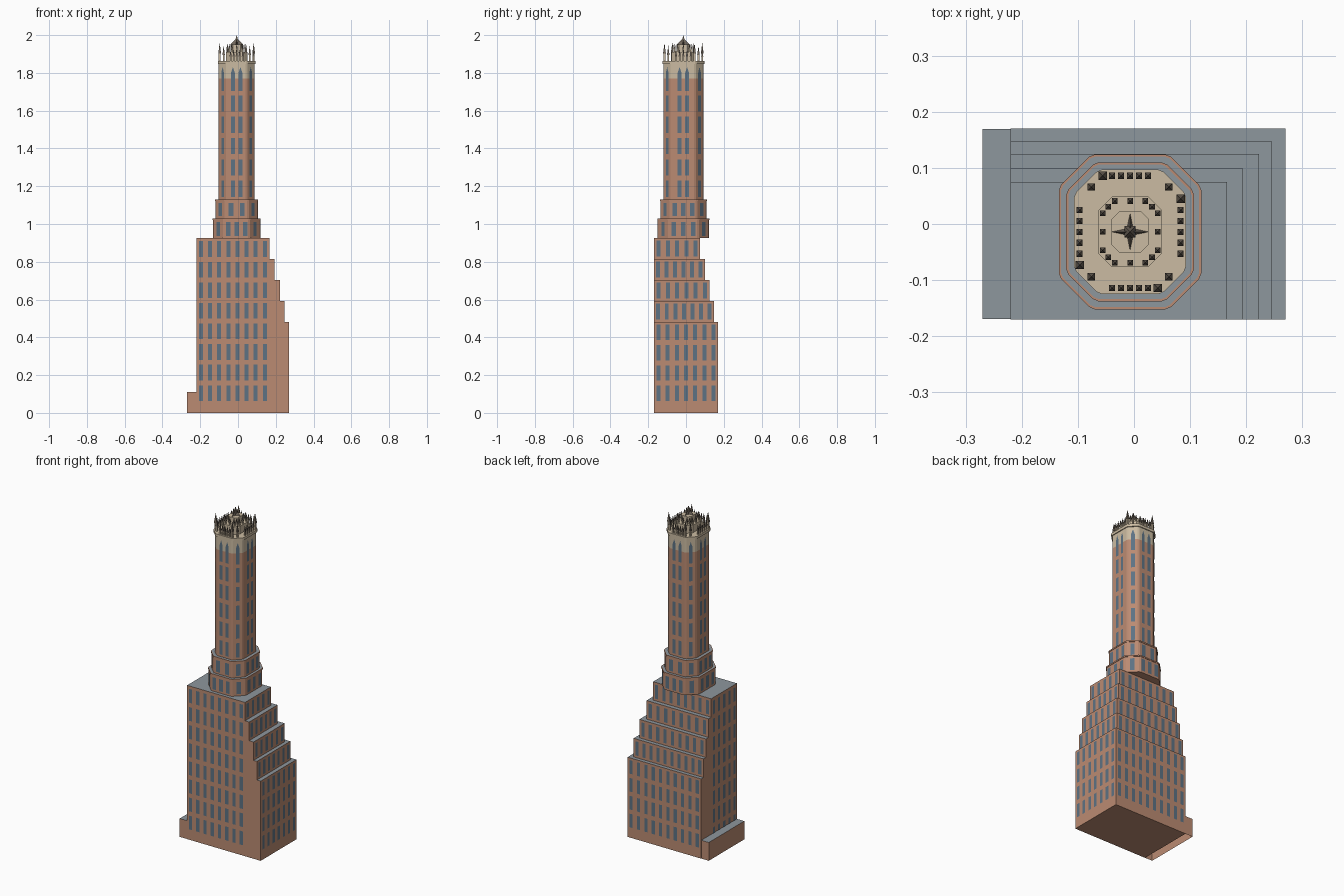
import bpy, bmesh, math
from mathutils import Vector

if "Cube" in bpy.data.objects:
    bpy.data.objects.remove(bpy.data.objects["Cube"])


def mat(name, r, g, b):
    m = bpy.data.materials.new(name)
    m.diffuse_color = (r, g, b, 1)
    m.use_nodes = True
    m.node_tree.nodes["Principled BSDF"].inputs["Base Color"].default_value = m.diffuse_color
    return m


BRICK = mat("brick", 0.50, 0.26, 0.17)
ROOF = mat("roof", 0.27, 0.31, 0.34)
GLASS = mat("glass", 0.11, 0.17, 0.23)
CREAM = mat("cream_stone", 0.60, 0.50, 0.36)
DARK = mat("dark_stone", 0.17, 0.14, 0.11)
CX, CY = -0.007, -0.014          # tower axis
PITCH = 0.0486                   # window column spacing


def finish(bm, name, mats):
    me = bpy.data.meshes.new(name)
    bm.normal_update()
    bm.to_mesh(me)
    bm.free()
    for m in mats:
        me.materials.append(m)
    ob = bpy.data.objects.new(name, me)
    bpy.context.collection.objects.link(ob)
    return ob


def rect(x0, x1, y0, y1):
    return [(x0, y0), (x1, y0), (x1, y1), (x0, y1)]


def octagon(hx, hy, c):
    pts = [(hx, -hy + c), (hx, hy - c), (hx - c, hy), (-hx + c, hy),
           (-hx, hy - c), (-hx, -hy + c), (-hx + c, -hy), (hx - c, -hy)]
    return [(CX + x, CY + y) for x, y in pts]


def soften(pts, r=0.006):
    # trim every corner of an outline
    out = []
    for i, p in enumerate(pts):
        p = Vector(p)
        for q in (pts[i - 1], pts[(i + 1) % len(pts)]):
            out.append(tuple(p + (Vector(q) - p).normalized() * r))
    return out


def prism(name, pts, z0, z1, side, top, rim=0, bottom=True):
    bm = bmesh.new()
    lo = [bm.verts.new((x, y, z0)) for x, y in pts]
    hi = [bm.verts.new((x, y, z1)) for x, y in pts]
    n = len(pts)
    for i in range(n):
        j = (i + 1) % n
        bm.faces.new((lo[i], lo[j], hi[j], hi[i]))
    if bottom:
        bm.faces.new(lo[::-1])
    cap = bm.faces.new(hi)
    bm.normal_update()
    if rim:
        bmesh.ops.inset_region(bm, faces=[cap], thickness=rim)
    cap.material_index = 1
    return finish(bm, name, [side, top])


def windows(bm, a, b, z0, z1, cols, rows, width=0.021, fill=0.76, point=0, pitch=None):
    # grid of thin panes on the wall a -> b (outside is on the right)
    a, b = Vector((*a, 0)), Vector((*b, 0))
    d = (b - a).normalized()
    off = Vector((d.y, -d.x, 0)) * 0.0015
    step = pitch or (b - a).length / cols
    mid = (a + b) / 2
    dz = (z1 - z0) / rows
    for i in range(cols):
        c = mid + d * (i - (cols - 1) / 2) * step + off
        for k in range(rows):
            lo = z0 + dz * (k + (1 - fill) / 2)
            hi = lo + dz * fill
            prof = [(-1, lo), (1, lo), (1, hi - point)]
            prof += [(0, hi)] if point else []
            prof += [(-1, hi - point)]
            bm.faces.new([bm.verts.new(c + d * s * width / 2 + Vector((0, 0, z)))
                          for s, z in prof])


# stepped base: setbacks on the right and back only
prism("podium", rect(-0.27, -0.21, -0.169, 0.169), 0, 0.11, BRICK, ROOF, bottom=False)
TIERS = [(0.27, 0.17, 0.0, 0.48), (0.245, 0.148, 0.48, 0.592), (0.223, 0.125, 0.592, 0.703),
         (0.193, 0.10, 0.703, 0.815), (0.166, 0.075, 0.815, 0.926)]
X0, Y0 = -0.22, -0.17
bm = bmesh.new()
for i, (x, y, z0, z1) in enumerate(TIERS):
    prism(f"base_tier_{i + 1}", rect(X0, x, Y0, y), z0, z1, BRICK, ROOF)
    zb, rows = (0.05, 4) if i == 0 else (z0, 1)
    windows(bm, (x, Y0), (x, y), zb, z1, round((y - Y0) / PITCH), rows)
    windows(bm, (x, y), (X0, y), zb, z1, round((x - X0) / PITCH), rows)
x, y = TIERS[-1][:2]
windows(bm, (X0, Y0), (x, Y0), 0.05, 0.922, 8, 8)
windows(bm, (X0, y), (X0, Y0), 0.05, 0.922, 5, 8)
finish(bm, "base_windows", [GLASS])

# octagonal collars and shaft
COLLARS = [(0.125, 0.136, 0.058, 0.926, 1.03), (0.112, 0.122, 0.052, 1.03, 1.13)]
bm = bmesh.new()
for i, (hx, hy, c, z0, z1) in enumerate(COLLARS):
    o = octagon(hx, hy, c)
    prism(f"collar_{i + 1}", soften(o), z0, z1 - 0.008, BRICK, ROOF)
    prism(f"collar_cap_{i + 1}", soften(octagon(hx + 0.002, hy + 0.002, c)),
          z1 - 0.008, z1, BRICK, ROOF, rim=0.004)
    for k in range(8):
        n = 1 if k % 2 else (3 if i == 0 or k % 4 == 0 else 2)
        windows(bm, o[k], o[(k + 1) % 8], z0, z1 - 0.008, n, 1, 0.024)

shaft = octagon(0.095, 0.106, 0.043)
prism("shaft", soften(shaft), 1.13, 1.77, BRICK, ROOF)
prism("shaft_head", soften(shaft), 1.77, 1.85, CREAM, CREAM)
prism("cornice", soften(octagon(0.1, 0.111, 0.044)), 1.848, 1.864, CREAM, CREAM)
for k in range(8):
    n = 1 if k % 2 else 2
    a, b = shaft[k], shaft[(k + 1) % 8]
    windows(bm, a, b, 1.13, 1.695, n, 5, 0.02, pitch=0.04)
    windows(bm, a, b, 1.70, 1.835, n, 1, 0.02, 0.95, 0.03, pitch=0.04)
finish(bm, "tower_windows", [GLASS])

# crown drums
prism("crown_drum_lower", octagon(0.056, 0.063, 0.024), 1.864, 1.91, CREAM, CREAM)
prism("crown_drum_upper", octagon(0.033, 0.037, 0.014), 1.91, 1.95, CREAM, CREAM)


def pinnacle(bm, x, y, z, s, h):
    # square post with a wider pyramid on top
    zs = z + h * 0.4
    lo, hi, ev = ([bm.verts.new((x + r * u, y + r * v, q)) for u, v in
                   ((-1, -1), (1, -1), (1, 1), (-1, 1))]
                  for r, q in ((s * 0.7, z), (s * 0.7, zs), (s, zs)))
    tip = bm.verts.new((x, y, z + h))
    for i in range(4):
        j = (i + 1) % 4
        bm.faces.new((lo[i], lo[j], hi[j], hi[i]))
        bm.faces.new((hi[i], hi[j], ev[j], ev[i])).material_index = 1
        bm.faces.new((ev[i], ev[j], tip)).material_index = 1


# outer ring of pinnacles along the cornice
bm = bmesh.new()
for s in (-1, 1):
    for i in range(-2, 3):
        pinnacle(bm, CX + i * 0.016, CY + s * 0.1, 1.864, 0.0055, 0.06)
        pinnacle(bm, CX + s * 0.09, CY + i * 0.0195, 1.864, 0.0055, 0.06)
    for t in (-1, 1):
        pinnacle(bm, CX + s * 0.069, CY + t * 0.08, 1.864, 0.0065, 0.08)
    pinnacle(bm, CX - s * 0.049, CY + s * 0.1, 1.864, 0.0075, 0.095)
    pinnacle(bm, CX + s * 0.09, CY + s * 0.059, 1.864, 0.0075, 0.095)
finish(bm, "outer_pinnacles", [CREAM, DARK])

# inner ring of pinnacles on the lower drum
bm = bmesh.new()
for s in (-1, 1):
    pinnacle(bm, CX + s * 0.049, CY, 1.91, 0.005, 0.045)
    pinnacle(bm, CX, CY + s * 0.055, 1.91, 0.005, 0.045)
    for t in (-1, 1):
        for px, py in ((0.027, 0.055), (0.049, 0.033), (0.039, 0.045)):
            pinnacle(bm, CX + s * px, CY + t * py, 1.91, 0.005, 0.045)
finish(bm, "inner_pinnacles", [CREAM, DARK])

# central finial: four-pointed flare and spire
bm = bmesh.new()
ring = []
for k in range(8):
    r = 0.008 if k % 2 else 0.033
    ang = k * math.pi / 4
    ring.append(bm.verts.new((CX + r * math.cos(ang), CY + r * math.sin(ang), 1.951)))
tip = bm.verts.new((CX, CY, 1.985))
for k in range(8):
    bm.faces.new((ring[k], ring[(k + 1) % 8], tip))
pinnacle(bm, CX, CY, 1.94, 0.01, 0.06)
finish(bm, "central_finial", [DARK, DARK])
